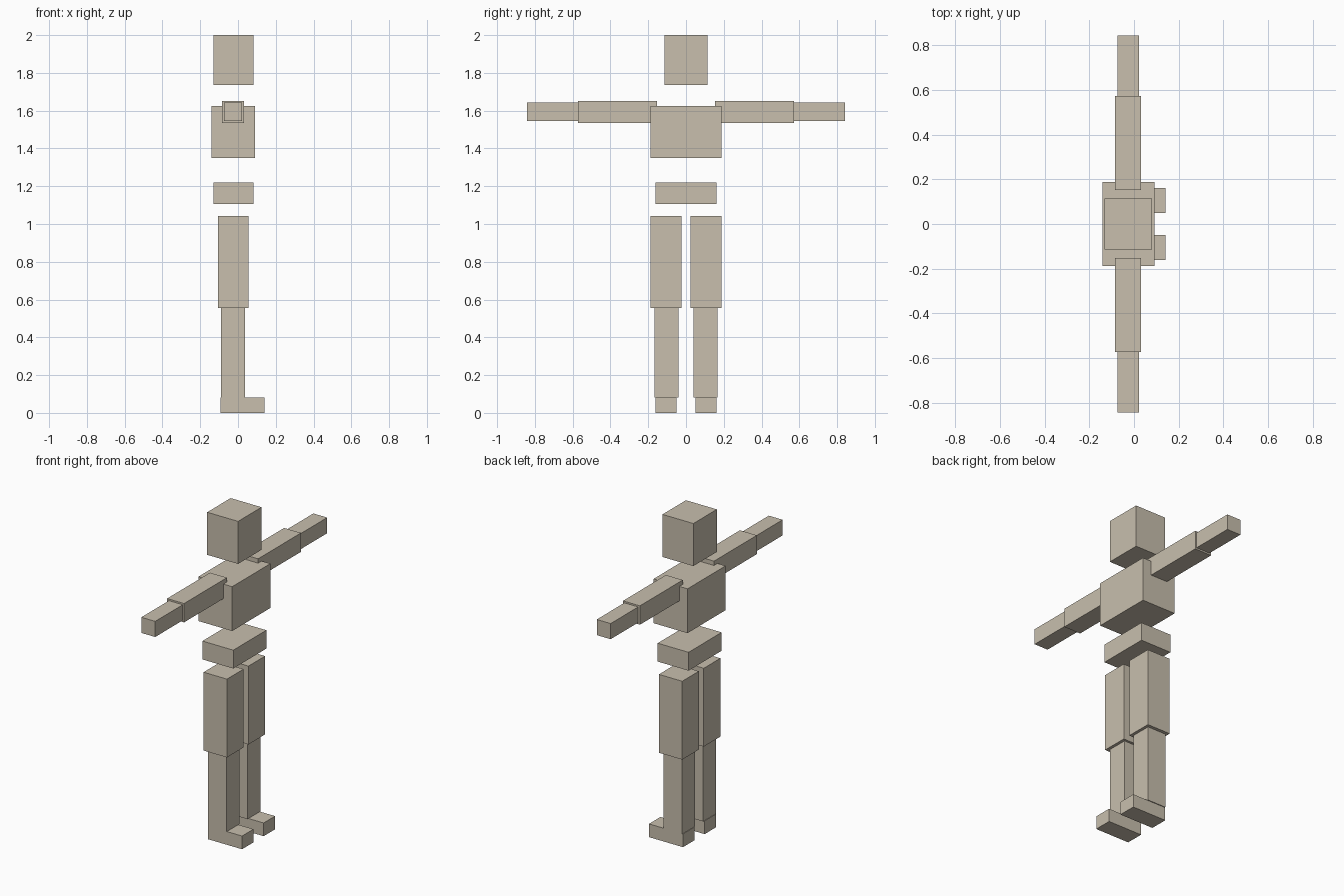
import bpy

if "Cube" in bpy.data.objects:
    bpy.data.objects.remove(bpy.data.objects["Cube"])

# Single warm stone colour
stone = bpy.data.materials.new("warm_stone")
stone.diffuse_color = (0.58, 0.52, 0.42, 1.0)
stone.use_nodes = True
stone.node_tree.nodes["Principled BSDF"].inputs["Base Color"].default_value = stone.diffuse_color


def block(name, x, y, z):
    """Box spanning the given (min, max) ranges."""
    spans = (x, y, z)
    bpy.ops.mesh.primitive_cube_add(size=1, location=[(a + b) / 2 for a, b in spans])
    ob = bpy.context.object
    ob.name = name
    ob.scale = [b - a for a, b in spans]
    bpy.ops.object.transform_apply(location=False, rotation=False, scale=True)
    ob.data.materials.append(stone)
    return ob


def pair(name, x, y, z):
    """Two boxes mirrored across y = 0."""
    block("left_" + name, x, y, z)
    block("right_" + name, x, (-y[1], -y[0]), z)


# Head and torso
block("head", (-0.131, 0.081), (-0.115, 0.115), (1.736, 2.0))
block("chest", (-0.141, 0.091), (-0.187, 0.187), (1.35, 1.625))
block("pelvis", (-0.131, 0.081), (-0.162, 0.162), (1.105, 1.219))

# Arms, stretched out to the sides
pair("upper_arm", (-0.085, 0.031), (0.153, 0.573), (1.535, 1.652))
pair("forearm", (-0.073, 0.022), (0.573, 0.843), (1.545, 1.642))

# Legs and feet, toes toward +x
pair("thigh", (-0.105, 0.055), (0.024, 0.187), (0.556, 1.042))
pair("shin", (-0.09, 0.037), (0.039, 0.167), (0.082, 0.556))
pair("foot", (-0.093, 0.141), (0.05, 0.162), (0.0, 0.082))
